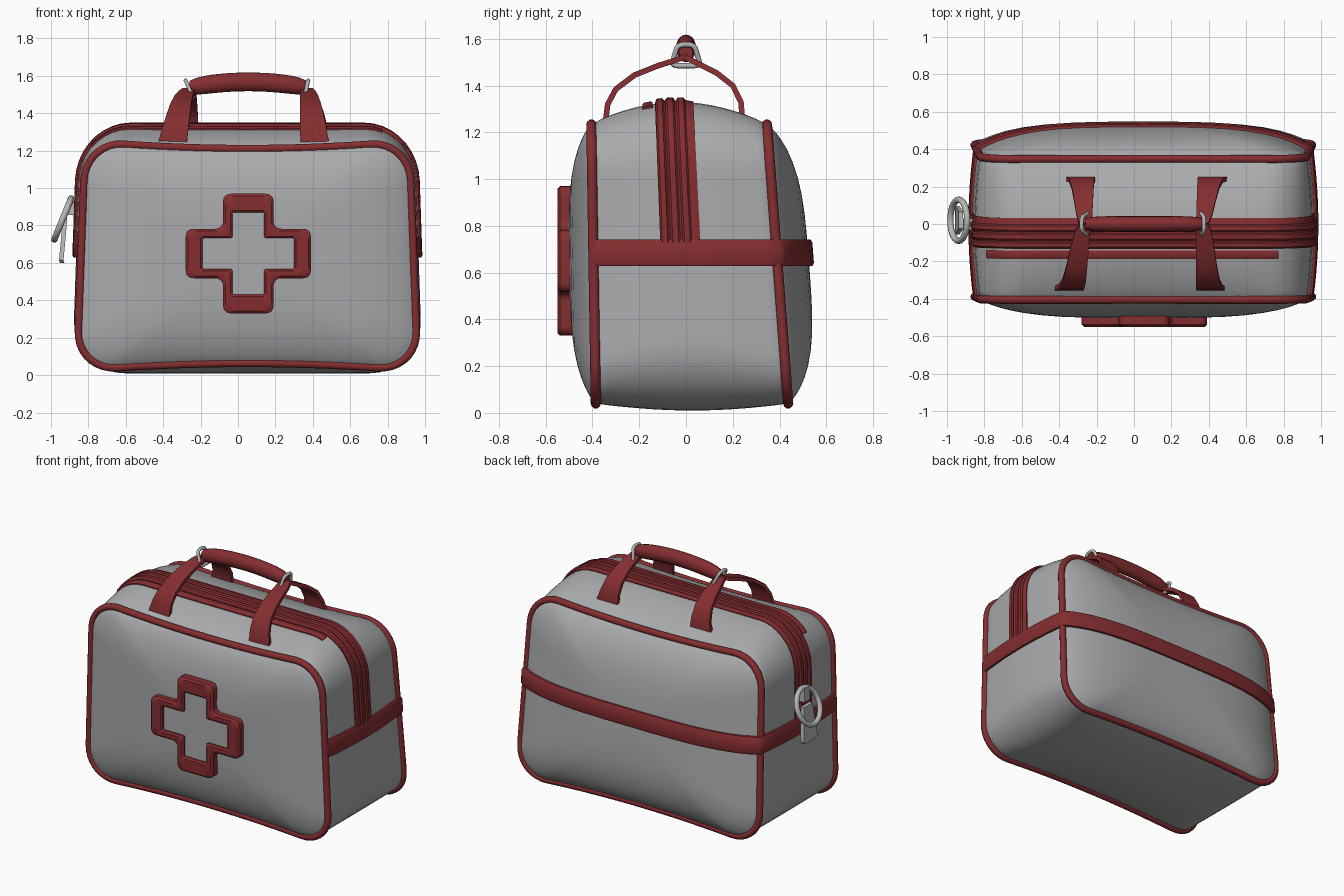
import bpy, bmesh, math
from mathutils import Vector as V

if "Cube" in bpy.data.objects:
    bpy.data.objects.remove(bpy.data.objects["Cube"])

def material(name, c):
    m = bpy.data.materials.new(name)
    m.diffuse_color = (*c, 1)
    m.use_nodes = True
    m.node_tree.nodes["Principled BSDF"].inputs["Base Color"].default_value = m.diffuse_color
    return m

GREY = material("grey_fabric", (0.40, 0.405, 0.415))
RED = material("dark_red_trim", (0.235, 0.027, 0.03))
SILVER = material("silver_metal", (0.47, 0.48, 0.48))
CX = 0.05

def lerp(a, b, t):
    return a + (b - a) * t

def grid(name, rows, mat, close_rows=False, caps=True, angle=40):
    """Loft closed rings of points into one mesh."""
    bm = bmesh.new()
    vs = [[bm.verts.new(p) for p in r] for r in rows]
    n = len(rows[0])
    for i in range(len(rows) if close_rows else len(rows) - 1):
        a, b = vs[i], vs[(i + 1) % len(rows)]
        for j in range(n):
            k = (j + 1) % n
            bm.faces.new((a[j], a[k], b[k], b[j]))
    if caps and not close_rows:
        bm.faces.new(vs[0])
        bm.faces.new(vs[-1])
    bmesh.ops.recalc_face_normals(bm, faces=bm.faces)
    me = bpy.data.meshes.new(name)
    bm.to_mesh(me)
    bm.free()
    me.materials.append(mat)
    ob = bpy.data.objects.new(name, me)
    bpy.context.collection.objects.link(ob)
    bpy.ops.object.select_all(action='DESELECT')
    ob.select_set(True)
    bpy.context.view_layer.objects.active = ob
    bpy.ops.object.shade_smooth_by_angle(angle=math.radians(angle))
    return ob

def tube(name, pts, r, ref, mat, sides=10):
    """Closed round tube along a loop lying roughly across the ref axis."""
    ref, rows, n = V(ref).normalized(), [], len(pts)
    for i, p in enumerate(pts):
        side = (pts[(i + 1) % n] - pts[i - 1]).cross(ref).normalized()
        rows.append([p + r * (math.cos(q) * ref + math.sin(q) * side)
                     for q in (2 * math.pi * k / sides for k in range(sides))])
    return grid(name, rows, mat, close_rows=True, angle=60)

def rounded(corners, r, seg=5):
    """Round every corner of a closed polygon."""
    out, n = [], len(corners)
    for i, c in enumerate(corners):
        a = c + (corners[i - 1] - c).normalized() * r
        b = c + (corners[(i + 1) % n] - c).normalized() * r
        for k in range(seg + 1):
            t = k / seg
            out.append(a * (1 - t) ** 2 + c * 2 * t * (1 - t) + b * t * t)
    return out

# Body surface: t runs from the front seam (0) to the back seam (1)
def y_front(z): return lerp(-0.385, -0.405, z / 1.25)
def y_back(z): return lerp(0.44, 0.345, z / 1.25)
def puff(t): return math.sin(math.pi * t) ** 0.8 if 0 < t < 1 else 0
def half_width(v, t): return lerp(0.91, 0.865, v) + 0.027 * puff(t)
def dome(s): return (1 - min(1, abs(s)) ** 3.5) ** 0.8

def loop(t, NE=16, NC=9):
    b = puff(t)
    W, H, r = 0.9, 0.615, 0.21 + 0.06 * b
    flat = []
    signs = [(1, -1), (1, 1), (-1, 1), (-1, -1)]
    for k, (sx, sz) in enumerate(signs):
        arc = [V((sx * (W - r) + r * math.cos(q), sz * (H - r) + r * math.sin(q)))
               for q in (math.pi / 2 * (k - 1 + j / NC) for j in range(NC + 1))]
        nx, nz = signs[(k + 1) % 4]
        q = math.pi / 2 * k
        end = V((nx * (W - r) + r * math.cos(q), nz * (H - r) + r * math.sin(q)))
        flat += arc + [arc[-1].lerp(end, j / NE) for j in range(1, NE)]
    z0, z1, pinch = 0.024 - 0.014 * b, 1.25 + 0.08 * b, 0.04 * (1 - b)
    pts = []
    for p in flat:
        u, v = p.x / W, p.y / H / 2 + 0.5
        z = lerp(z0, z1, v) - pinch * (1 - u * u) * (2 * v - 1)
        pts.append(V((CX + u * half_width(v, t), lerp(y_front(z), y_back(z), t), z)))
    return pts

def panel(s, front):
    rows = []
    for p in loop(0 if front else 1):
        x, z = lerp(CX, p.x, s), lerp(0.64, p.z, s)
        y = y_front(z) - 0.105 * dome(s) if front else y_back(z) + 0.135 * dome(s)
        rows.append(V((x, y, z)))
    return rows

S = [0.06, 0.2, 0.35, 0.5, 0.62, 0.73, 0.82, 0.89, 0.94, 0.975]
body = [panel(s, True) for s in S] + [loop(i / 16) for i in range(17)]
body += [panel(s, False) for s in reversed(S)]
grid("bag_body", body, GREY, angle=70)

# Piping along both seams
tube("front_piping", loop(0), 0.022, (0, 1, 0), RED)
tube("back_piping", loop(1), 0.022, (0, 1, 0), RED)

# Zip tape, ribs and flap running over the top of the gusset
def gusset_strip(name, ya, yb, off, keep):
    ta, tb = (ya + 0.405) / 0.75, (yb + 0.405) / 0.75
    sect = [(0, -0.012), (0, 0.6), (0.2, 1), (0.8, 1), (1, 0.6), (1, -0.012)]
    rings = []
    for f, o in sect:
        pts, n = loop(lerp(ta, tb, f)), 0
        n = len(pts)
        d = o * off if o > 0 else o
        ring = []
        for i, p in enumerate(pts):
            tan = pts[(i + 1) % n] - pts[i - 1]
            ring.append(p + V((tan.z, 0, -tan.x)).normalized() * d)
        rings.append(ring)
    idx = [i for i, p in enumerate(loop(0.5)) if keep(p)]
    grid(name, [[r[i] for r in rings] for i in idx], RED)

def above_band(p): return p.z > 0.69
gusset_strip("zip_tape", -0.13, 0.035, 0.009, above_band)
for i, (a, b) in enumerate([(-0.128, -0.092), (-0.086, -0.046), (-0.038, 0.0)]):
    gusset_strip(f"zip_rib_{i + 1}", a, b, 0.02, above_band)
gusset_strip("zip_flap", -0.185, -0.14, 0.012, lambda p: p.z > 1.2 and abs(p.x) < 0.8)

# Band around the right side, back and left side
def band_point(k, z, off):
    v = z / 1.3
    if abs(k) > 1:                       # sides
        t = 2 - abs(k)
        sg = 1 if k > 0 else -1
        return V((CX + sg * (half_width(v, t) + off), lerp(y_front(z), y_back(z), t), z))
    x = half_width(v, 1)
    return V((CX + k * (x + off), y_back(z) + 0.135 * dome(k) + off, z))

sect = [(0.628, -0.01), (0.628, 0.014), (0.642, 0.021), (0.728, 0.021), (0.742, 0.014), (0.742, -0.01)]
ks = [2 - i / 12 for i in range(12)] + [1, 0.985, 0.96, 0.92]
ks += [0.87, 0.8, 0.7, 0.55, 0.4, 0.2]
ks = ks + [0] + [-k for k in reversed(ks)]
grid("side_band", [[band_point(k, z, o) for z, o in sect] for k in ks], RED)

# Cross badge: raised red rim with a grey centre
def cross(hx, hz, wx, wz, r, y):
    q = [(wx, hz), (wx, wz), (hx, wz)]
    q += [(x, -z) for x, z in reversed(q)]
    q += [(-x, z) for x, z in reversed(q)]
    return rounded([V((0.055 + x, y, 0.65 + z)) for x, z in q], r)

def outer(e, y): return cross(0.335 - e, 0.32 - e, 0.135 - e, 0.1325 - e, 0.045, y)
def inner(e, y): return cross(0.245 - e, 0.22 - e, 0.085 - e, 0.0825 - e, 0.012, y)
grid("cross_rim", [outer(0, -0.47), outer(0, -0.538), outer(0.012, -0.55),
                   inner(-0.01, -0.55), inner(0, -0.54), inner(0, -0.47)], RED, close_rows=True)
grid("cross_centre", [inner(-0.005, -0.48), inner(-0.005, -0.527)], GREY)

# Handle straps, rings and grip
FRONT = [(-0.345, 1.24), (-0.335, 1.32), (-0.30, 1.385), (-0.22, 1.445),
         (-0.12, 1.485), (-0.04, 1.51), (0.0, 1.525)]
BACK = [(0.24, 1.27), (0.235, 1.33), (0.2, 1.40), (0.13, 1.455), (0.05, 1.495), (0.0, 1.52)]

def strap(name, path, x_base, x_top):
    rows, n = [], len(path) - 1
    for i, (y, z) in enumerate(path):
        f = i / n
        a, b = path[max(i - 1, 0)], path[min(i + 1, n)]
        nrm = V((0, a[1] - b[1], b[0] - a[0])).normalized() * 0.012
        c, w = V((lerp(x_base, x_top, f), y, z)), V((lerp(0.077, 0.034, f), 0, 0))
        rows.append([c - w - nrm, c + w - nrm, c + w + nrm, c - w + nrm])
    grid(name, rows, RED)

for side, xf, xb, xt, tilt in (("left", -0.35, -0.285, -0.26, -0.02), ("right", 0.41, 0.42, 0.365, 0.01)):
    strap(f"{side}_front_strap", FRONT, xf, xt)
    strap(f"{side}_back_strap", BACK, xb, xt)
    ring = [V((xt - tilt, -0.062, 1.485)), V((xt - tilt, 0.062, 1.485)),
            V((xt + tilt, 0.036, 1.575)), V((xt + tilt, -0.036, 1.575))]
    tube(f"{side}_handle_ring", rounded(ring, 0.025), 0.011, (1, 0, 0), SILVER, 8)

grip = []
for i in range(17):
    u = i / 8 - 1
    e = 1 - 0.3 * abs(u) ** 8
    grip.append([V((0.055 + 0.315 * u, 0.042 * e * math.cos(q),
                    1.568 - 0.03 * u * u + 0.05 * e * math.sin(q)))
                 for q in (2 * math.pi * k / 16 for k in range(16))])
grid("handle_grip", grip, RED, angle=50)

# Zip pull hanging on the left side
axis = V((-0.045, 0, -0.11))
oval = [V((-0.937, 0.02, 0.835)) + axis * math.cos(q) + V((0, 0.11, 0)) * math.sin(q)
        for q in (2 * math.pi * k / 28 for k in range(28))]
tube("zip_ring", oval, 0.017, (0.11, 0, -0.045), SILVER)
grid("zip_pull_tab", [[V((x + dx, 0.02 + w * sy, z)) for dx, sy in
                       ((-0.012, -1), (0.012, -1), (0.012, 1), (-0.012, 1))]
                      for x, z, w in ((-0.94, 0.6, 0.06), (-0.945, 0.615, 0.075),
                                      (-0.935, 0.72, 0.062), (-0.925, 0.84, 0.045))], SILVER)
grid("zip_slider", [[V((x, 0.0 + 0.03 * sy, 0.9 + 0.045 * sz)) for sy, sz in
                     ((-1, -1), (1, -1), (1, 1), (-1, 1))] for x in (-0.85, -0.915)], SILVER)
